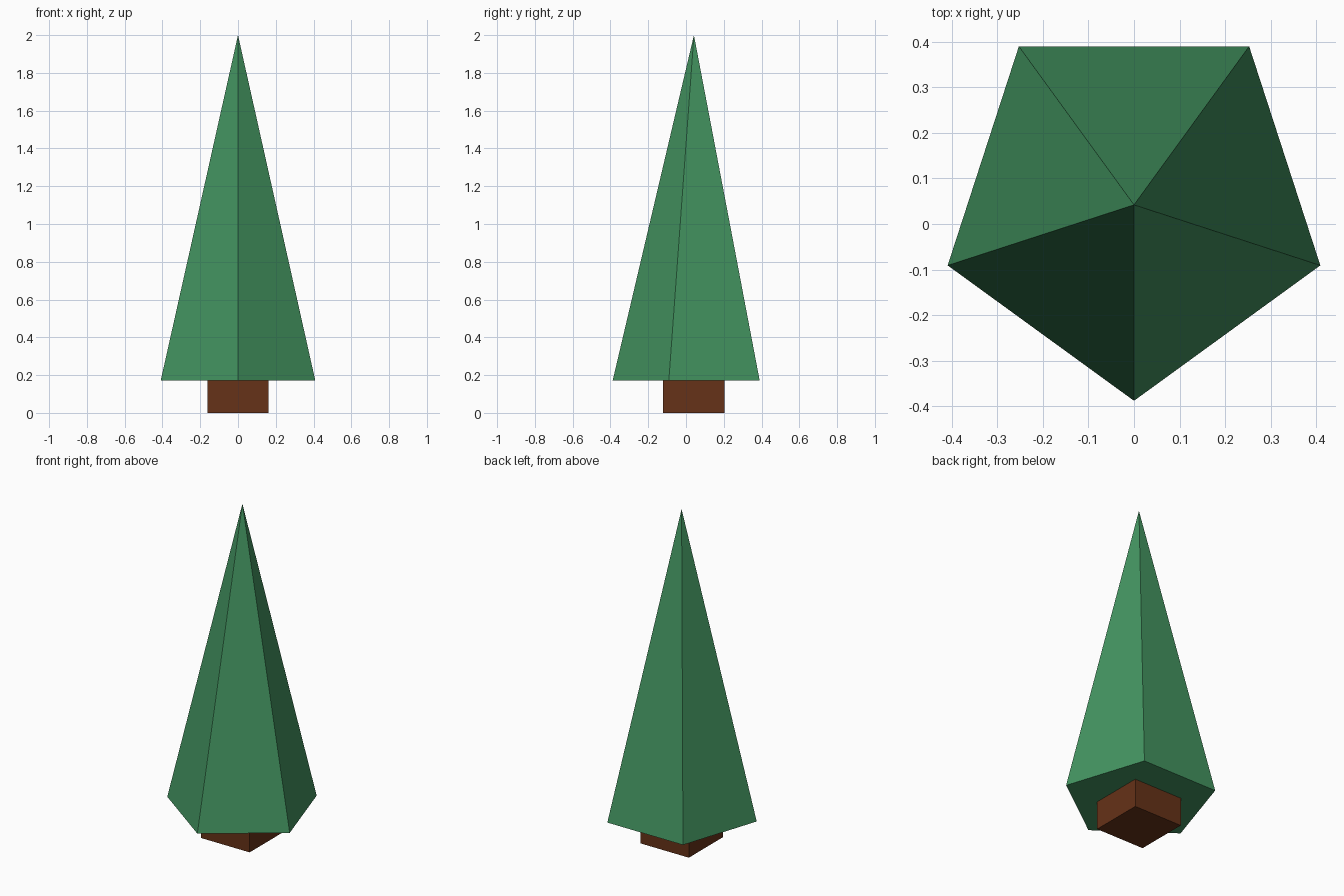
import bpy
import math

if "Cube" in bpy.data.objects:
    bpy.data.objects.remove(bpy.data.objects["Cube"])

AXIS_Y = 0.042      # the tree's axis sits slightly behind the origin
BASE_Z = 0.172      # underside of the foliage
TOP_Z = 2.0


def paint(obj, name, color):
    mat = bpy.data.materials.new(name)
    mat.diffuse_color = (*color, 1.0)
    mat.use_nodes = True
    mat.node_tree.nodes["Principled BSDF"].inputs["Base Color"].default_value = mat.diffuse_color
    obj.data.materials.append(mat)


# Foliage: five-sided pyramid with one corner pointing to the front
bpy.ops.mesh.primitive_cone_add(
    vertices=5, radius1=0.43, radius2=0, depth=TOP_Z - BASE_Z,
    end_fill_type='NGON',
    location=(0, AXIS_Y, (TOP_Z + BASE_Z) / 2), rotation=(0, 0, math.pi))
foliage = bpy.context.object
foliage.name = "foliage"
paint(foliage, "foliage_green", (0.056, 0.296, 0.117))

# Trunk: square block set slightly into the foliage
trunk_height = 0.2
bpy.ops.mesh.primitive_cube_add(size=1, location=(0, AXIS_Y, trunk_height / 2))
trunk = bpy.context.object
trunk.name = "trunk"
trunk.scale = (0.325, 0.325, trunk_height)
bpy.ops.object.transform_apply(location=False, rotation=False, scale=True)
paint(trunk, "trunk_brown", (0.133, 0.032, 0.009))
